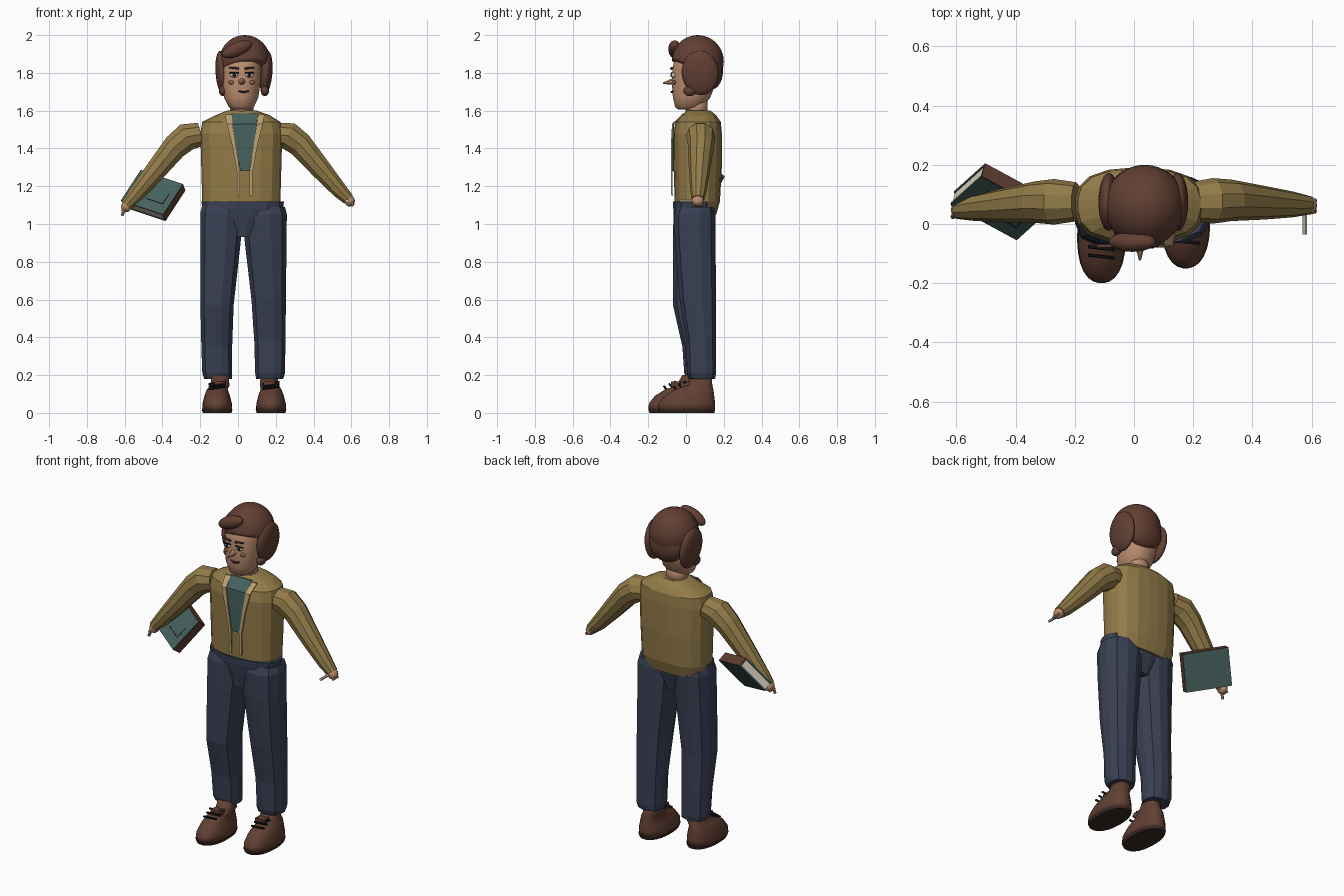
import bpy, bmesh, math
from mathutils import Vector, Matrix

cube = bpy.data.objects.get("Cube")
if cube:
    bpy.data.objects.remove(cube, do_unlink=True)


def material(name, r, g, b):
    m = bpy.data.materials.new(name)
    m.use_nodes = True
    m.diffuse_color = (r, g, b, 1)
    bsdf = next(n for n in m.node_tree.nodes if n.type == 'BSDF_PRINCIPLED')
    bsdf.inputs["Base Color"].default_value = (r, g, b, 1)
    return m


BROWN = material("chestnut brown", .12, .05, .033)
SKIN = material("skin", .5, .27, .16)
MUSTARD = material("mustard wool", .29, .20, .066)
TAN = material("tan trim", .52, .35, .16)
TEAL = material("dark teal", .06, .12, .11)
NAVY = material("navy cloth", .042, .052, .088)
CREAM = material("cream", .75, .68, .55)
BLACK = material("black", .01, .01, .012)
SOLE = material("dark sole", .04, .02, .016)
BLUSH = material("blush", .30, .12, .07)


def finish(name, bm, mat, smooth=False):
    bmesh.ops.recalc_face_normals(bm, faces=bm.faces)
    me = bpy.data.meshes.new(name)
    bm.to_mesh(me)
    bm.free()
    ob = bpy.data.objects.new(name, me)
    bpy.context.collection.objects.link(ob)
    me.materials.append(mat)
    for p in me.polygons:
        p.use_smooth = smooth
    return ob


def loft(name, rings, mat, n=16, power=2, smooth=False):
    """Skin rings of (centre, half axis u, half axis v)."""
    bm = bmesh.new()
    loops = []
    for c, u, v in rings:
        loop = []
        for i in range(n):
            a = math.tau * (i + .5) / n
            co, si = math.cos(a), math.sin(a)
            s = (abs(co) ** power + abs(si) ** power) ** (-1 / power)
            loop.append(bm.verts.new(Vector(c) + s * (co * Vector(u) + si * Vector(v))))
        loops.append(loop)
    for a, b in zip(loops, loops[1:]):
        for i in range(n):
            j = (i + 1) % n
            bm.faces.new((a[i], a[j], b[j], b[i]))
    bm.faces.new(loops[0])
    bm.faces.new(loops[-1])
    return finish(name, bm, mat, smooth)


def stack(name, levels, mat, **kw):
    """Loft upright levels of (z, x min, x max, y min, y max)."""
    return loft(name, [(((a + b) / 2, (c + d) / 2, z), ((b - a) / 2, 0, 0), (0, (d - c) / 2, 0))
                       for z, a, b, c, d in levels], mat, **kw)


def ball(name, pos, size, mat, rot=(0, 0, 0), segs=24, cut=None):
    bm = bmesh.new()
    bmesh.ops.create_uvsphere(bm, u_segments=segs, v_segments=segs // 2 + 2, radius=1)
    for v in bm.verts:
        v.co *= Vector(size)
    e = Matrix.Rotation(rot[2], 3, 'Z') @ Matrix.Rotation(rot[1], 3, 'Y') @ Matrix.Rotation(rot[0], 3, 'X')
    bmesh.ops.transform(bm, matrix=Matrix.Translation(pos) @ e.to_4x4(), verts=bm.verts)
    if cut:
        bmesh.ops.bisect_plane(bm, geom=bm.verts[:] + bm.edges[:] + bm.faces[:],
                               plane_co=cut[0], plane_no=cut[1], clear_inner=True)
        bmesh.ops.holes_fill(bm, edges=[x for x in bm.edges if x.is_boundary])
    return finish(name, bm, mat, True)


def rod(name, a, b, r1, r2, mat, n=8):
    a, b = Vector(a), Vector(b)
    d = (b - a).normalized()
    u = d.orthogonal().normalized()
    v = d.cross(u)
    return loft(name, [(a, u * r1, v * r1), (b, u * r2, v * r2)], mat, n=n)


def box(name, centre, size, mat, frame=Matrix()):
    bm = bmesh.new()
    bmesh.ops.create_cube(bm, size=1)
    m = frame @ Matrix.Translation(centre) @ Matrix.Diagonal((*size, 1))
    bmesh.ops.transform(bm, matrix=m, verts=bm.verts)
    return finish(name, bm, mat)


def strip(name, levels, mat, thick=.008):
    """Thin cloth strip down the chest: (z, y, x min, x max)."""
    bm = bmesh.new()
    rows = [[bm.verts.new((x, y + d, z)) for x, d in ((a, 0), (b, 0), (b, thick), (a, thick))]
            for z, y, a, b in levels]
    for p, q in zip(rows, rows[1:]):
        for i in range(4):
            bm.faces.new((p[i], p[i - 1], q[i - 1], q[i]))
    bm.faces.new(rows[0])
    bm.faces.new(rows[-1])
    return finish(name, bm, mat)


# Jacket body, shirt front and lapels
stack("jacket", [(1.05, -.17, .21, -.04, .16), (1.12, -.19, .225, -.06, .18),
                 (1.3, -.195, .23, -.066, .19), (1.48, -.20, .235, -.068, .19),
                 (1.54, -.19, .225, -.055, .185), (1.575, -.12, .17, -.02, .16),
                 (1.6, -.06, .10, 0, .13)], MUSTARD, n=20, power=2.7)
strip("shirt_front", [(1.585, -.018, -.035, .105), (1.53, -.07, -.028, .1),
                      (1.42, -.074, -.01, .085), (1.28, -.074, .012, .06)], TEAL)
for side in (-1, 1):
    def edge(inner, outer):
        return sorted((.036 + side * inner, .036 + side * outer))
    strip("lapel", [(1.58, -.022, *edge(.07, .105)), (1.53, -.074, *edge(.065, .095)),
                    (1.42, -.08, *edge(.048, .068)), (1.28, -.08, *edge(.026, .042)),
                    (1.15, -.078, *edge(.026, .042))], TAN)

# Trousers
stack("trouser_hips", [(.93, -.03, .08, -.045, .12), (1.03, -.12, .18, -.06, .145),
                       (1.08, -.19, .24, -.068, .152), (1.12, -.195, .245, -.07, .155)],
      NAVY, power=2.6)
stack("right_trouser_leg", [(.18, -.18, -.03, 0, .125), (.21, -.19, -.03, -.01, .13),
                            (.35, -.195, -.03, -.02, .13), (.57, -.2, -.022, -.07, .125),
                            (.9, -.2, .015, -.07, .14), (1.06, -.2, .03, -.068, .15),
                            (1.1, -.19, .03, -.055, .14)], NAVY, n=12, power=2.6)
stack("left_trouser_leg", [(.18, .095, .24, .015, .155), (.21, .09, .25, .005, .16),
                           (.38, .085, .252, 0, .16), (.6, .07, .255, -.035, .16),
                           (.9, .035, .258, -.06, .158), (1.05, .02, .26, -.065, .158),
                           (1.09, .02, .25, -.05, .15)], NAVY, n=12, power=2.6)

# Shoes with tongue and laces
for name, x, y, lean in (("right", -.11, -.05, .015), ("left", .175, 0, -.01)):
    stack(name + "_shoe_sole", [(0, x - .076, x + .076, y - .143, y + .15),
                                (.018, x - .082, x + .082, y - .15, y + .155)],
          SOLE, n=28, power=2.3)
    stack(name + "_shoe", [(.015, x - .08, x + .08, y - .15, y + .155),
                           (.05, x - .078, x + .078, y - .147, y + .155),
                           (.09, x - .068, x + .068, y - .115, y + .15),
                           (.125, x - .055, x + .055, y - .06, y + .145),
                           (.145, x - .05 + lean, x + .05 + lean, y, y + .14),
                           (.2, x - .045 + lean, x + .045 + lean, y + .03, y + .135)],
          BROWN, n=28, power=2.3, smooth=True)
    for k in range(3):
        ly, lz = y - .055 + k * .028, .135 + k * .013
        rod("shoe_lace", (x - .045, ly, lz - .008), (x + .045, ly - .01, lz + .004), .006, .006, BLACK)
    box(name + "_shoe_tongue", (x + lean, y - .005, .152), (.06, .05, .03), BROWN)

# Sleeves and hands
for name, s, dx, dy, dz in (("left", 1, 0, 0, 0), ("right", -1, -.015, -.015, -.03)):
    path = [(.19, .075, 1.475, .066), (.265, .078, 1.468, .077), (.33, .08, 1.42, .07),
            (.44, .072, 1.29, .057), (.54, .066, 1.175, .043), (.585, .064, 1.13, .033)]
    rings = []
    for k, (x, y, z, r) in enumerate(path):
        f = k / (len(path) - 1)
        tilt = math.radians(15 + 33 * min(1, f * 2))
        rings.append(((s * x + (dx if s > 0 else -.005), y + dy * f, z + dz * f),
                      (s * r * math.sin(tilt), 0, r * math.cos(tilt)), (0, r, 0)))
    loft(name + "_sleeve", rings, MUSTARD, n=10)
    hx, hy, hz = s * .592, .063 + dy, 1.122 + dz
    rod(name + "_wrist", (hx - s * .03, hy, hz + .03), (hx, hy, hz), .03, .028, SKIN, 10)
    ball(name + "_palm", (hx, hy, hz), (.027, .032, .03), SKIN, segs=12)
    for k in range(3):
        fy = hy - .02 + k * .018
        rod(name + "_finger", (hx, fy, hz), (hx + s * .02, fy, hz - .025), .01, .008, SKIN)
rod("left_pointing_finger", (.577, .05, 1.122), (.577, -.035, 1.122), .009, .008, CREAM)
rod("right_pointing_finger", (-.6, .03, 1.09), (-.613, .025, 1.045), .01, .008, SKIN)

# Book held under the right arm
u = Vector((.24, -.13, -.08)).normalized()
v = Vector((.09, .105, .17))
v = (v - u * v.dot(u)).normalized()
frame = Matrix.Translation((-.45, .075, 1.15)) @ Matrix((u, v, u.cross(v))).transposed().to_4x4()
box("book_pages", (-.004, -.003, 0), (.25, .2, .042), CREAM, frame)
for z in (-.025, .025):
    box("book_cover", (0, 0, z), (.265, .212, .009), TEAL, frame)
box("book_spine", (0, .105, 0), (.265, .008, .056), BROWN, frame)
box("book_end_band", (.131, 0, 0), (.006, .212, .05), BROWN, frame)
box("cover_line", (.045, -.045, .03), (.1, .004, .002), BLACK, frame)
box("cover_line", (.095, -.01, .03), (.004, .07, .002), BLACK, frame)

# Neck and head
stack("neck", [(1.56, -.045, .085, -.005, .115), (1.68, -.04, .08, 0, .115)], SKIN, smooth=True)
stack("head", [(1.605, -.025, .06, -.04, .05), (1.62, -.05, .085, -.058, .09),
               (1.67, -.075, .108, -.07, .13), (1.74, -.085, .118, -.075, .155),
               (1.82, -.088, .125, -.072, .17), (1.88, -.08, .12, -.06, .165),
               (1.94, -.04, .08, -.01, .12)], SKIN, n=24, power=2.2, smooth=True)

# Hair
ball("hair_cap", (.036, .062, 1.86), (.136, .138, .14), BROWN, segs=36,
     cut=((.036, -.07, 1.865), (-.1, .42, .9)))
for s, x, z in ((-1, -.085, 1.8), (1, .148, 1.8)):
    ball("side_hair", (x, .075, z), (.034, .098, .118), BROWN, rot=(.1, s * .08, 0))
    ball("side_curl", (x - s * .006, .02, 1.705), (.022, .035, .028), BROWN, segs=16)
ball("back_hair", (.036, .13, 1.81), (.11, .066, .1), BROWN)
ball("hair_quiff", (-.006, -.06, 1.925), (.085, .034, .037), BROWN, rot=(0, -.4, 0))

# Face
fx = .02
rod("nose", (fx, -.065, 1.755), (fx, -.122, 1.745), .02, .004, SKIN)
for s in (-1, 1):
    ex = fx + s * .04
    ball("eye_white", (ex, -.067, 1.788), (.021, .012, .013), CREAM, segs=16)
    ball("pupil", (ex, -.078, 1.788), (.009, .005, .01), BLACK, segs=12)
    rod("eyelid", (ex - .024, -.076, 1.8), (ex + .024, -.076, 1.8), .004, .004, BLACK)
    rod("eyebrow", (fx + s * .016, -.078, 1.823), (fx + s * .066, -.07, 1.828), .007, .004, BROWN)
    ball("cheek", (fx + s * .055, -.062, 1.75), (.015, .009, .011), BLUSH, segs=12)
    rod("mouth", (fx + .01, -.076, 1.698), (fx + .01 + s * .028, -.07, 1.704), .006, .004, SOLE)
